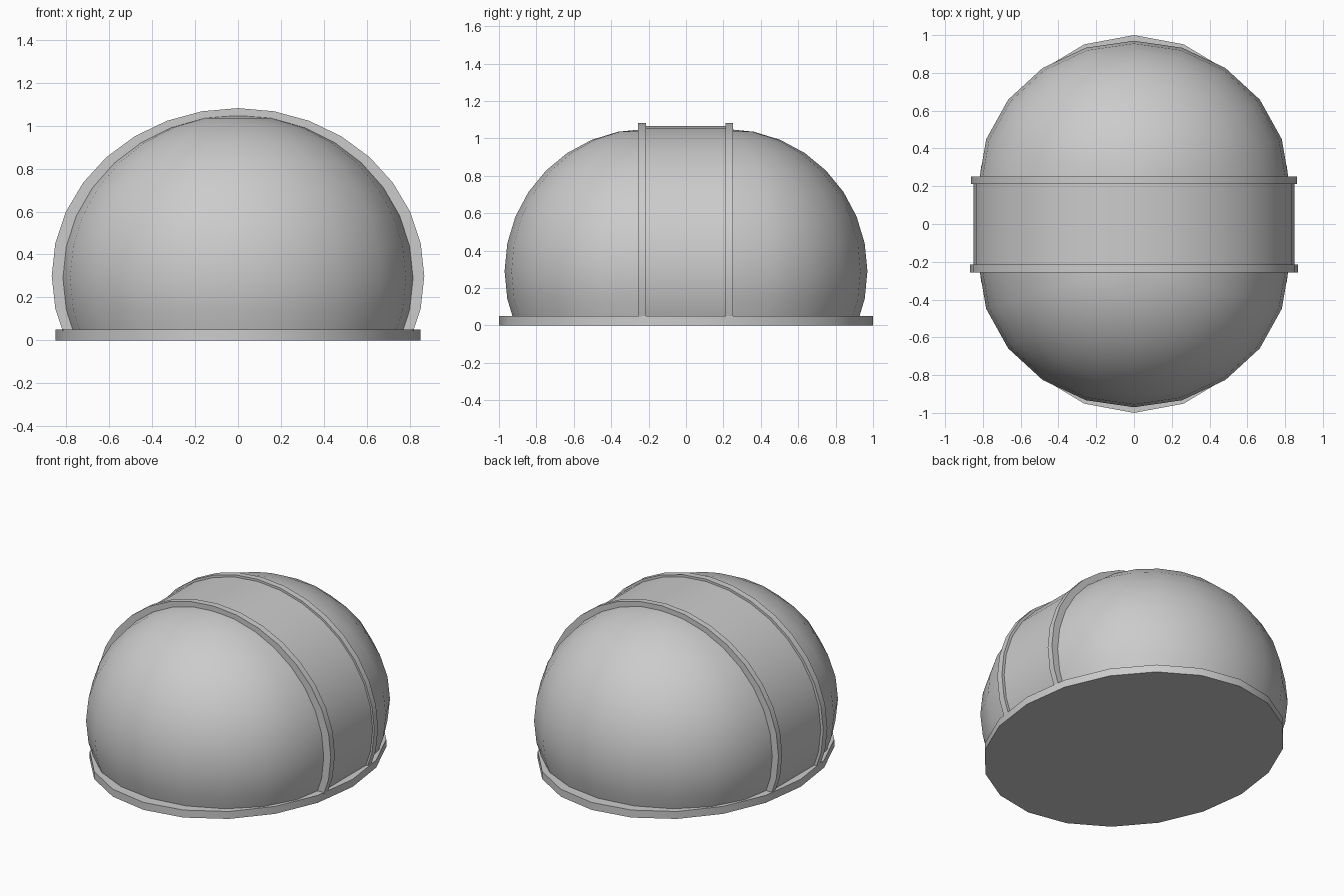
import bpy, bmesh, math
from mathutils import Matrix, Vector

if "Cube" in bpy.data.objects:
    bpy.data.objects.remove(bpy.data.objects["Cube"])


def finish(bm, name):
    bmesh.ops.recalc_face_normals(bm, faces=bm.faces)
    me = bpy.data.meshes.new(name)
    bm.to_mesh(me)
    bm.free()
    ob = bpy.data.objects.new(name, me)
    bpy.context.collection.objects.link(ob)
    bpy.ops.object.select_all(action='DESELECT')
    ob.select_set(True)
    bpy.context.view_layer.objects.active = ob
    bpy.ops.object.shade_smooth_by_angle(angle=math.radians(30))
    return ob


def cut(bm, co, no):
    # remove everything on the normal side and cap the opening
    r = bmesh.ops.bisect_plane(bm, geom=bm.verts[:] + bm.edges[:] + bm.faces[:],
                               dist=1e-5, plane_co=co, plane_no=no, clear_outer=True)
    edges = [e for e in r['geom_cut'] if isinstance(e, bmesh.types.BMEdge)]
    bmesh.ops.holes_fill(bm, edges=edges)


def half_dome(name, side):
    bm = bmesh.new()
    bmesh.ops.create_uvsphere(bm, u_segments=20, v_segments=16, radius=1)
    cut(bm, (0, 0, 0), (0, -side, 0))
    bmesh.ops.transform(bm, verts=bm.verts, matrix=Matrix.Translation((0, side * 0.215, 0.29))
                        @ Matrix.Diagonal((0.823, 0.755, 0.76, 1)))
    cut(bm, (0, 0, 0.005), (0, 0, -1))
    finish(bm, name)


def arch(name, y0, y1, rx, rz, cz=0.30):
    # 32-sided hoop section standing on the base
    bm = bmesh.new()
    vs = [bm.verts.new((rx * math.sin(i * math.tau / 32), y0,
                        cz + rz * math.cos(i * math.tau / 32))) for i in range(32)]
    f = bm.faces.new(vs)
    r = bmesh.ops.extrude_face_region(bm, geom=[f])
    bmesh.ops.translate(bm, vec=Vector((0, y1 - y0, 0)),
                        verts=[v for v in r['geom'] if isinstance(v, bmesh.types.BMVert)])
    cut(bm, (0, 0, 0.002), (0, 0, -1))
    finish(bm, name)


# oval base plate
bm = bmesh.new()
bmesh.ops.create_cone(bm, cap_ends=True, segments=20, radius1=1, radius2=1, depth=0.05)
bmesh.ops.transform(bm, verts=bm.verts, matrix=Matrix.Translation((0, 0, 0.025))
                    @ Matrix.Diagonal((0.85, 1, 1, 1)))
finish(bm, "base_plate")

# dome halves
half_dome("front_dome", -1)
half_dome("back_dome", 1)

# central band with raised rims
arch("center_band", -0.22, 0.22, 0.85, 0.767)
arch("front_rim", -0.257, -0.214, 0.868, 0.782)
arch("back_rim", 0.212, 0.252, 0.862, 0.782)
